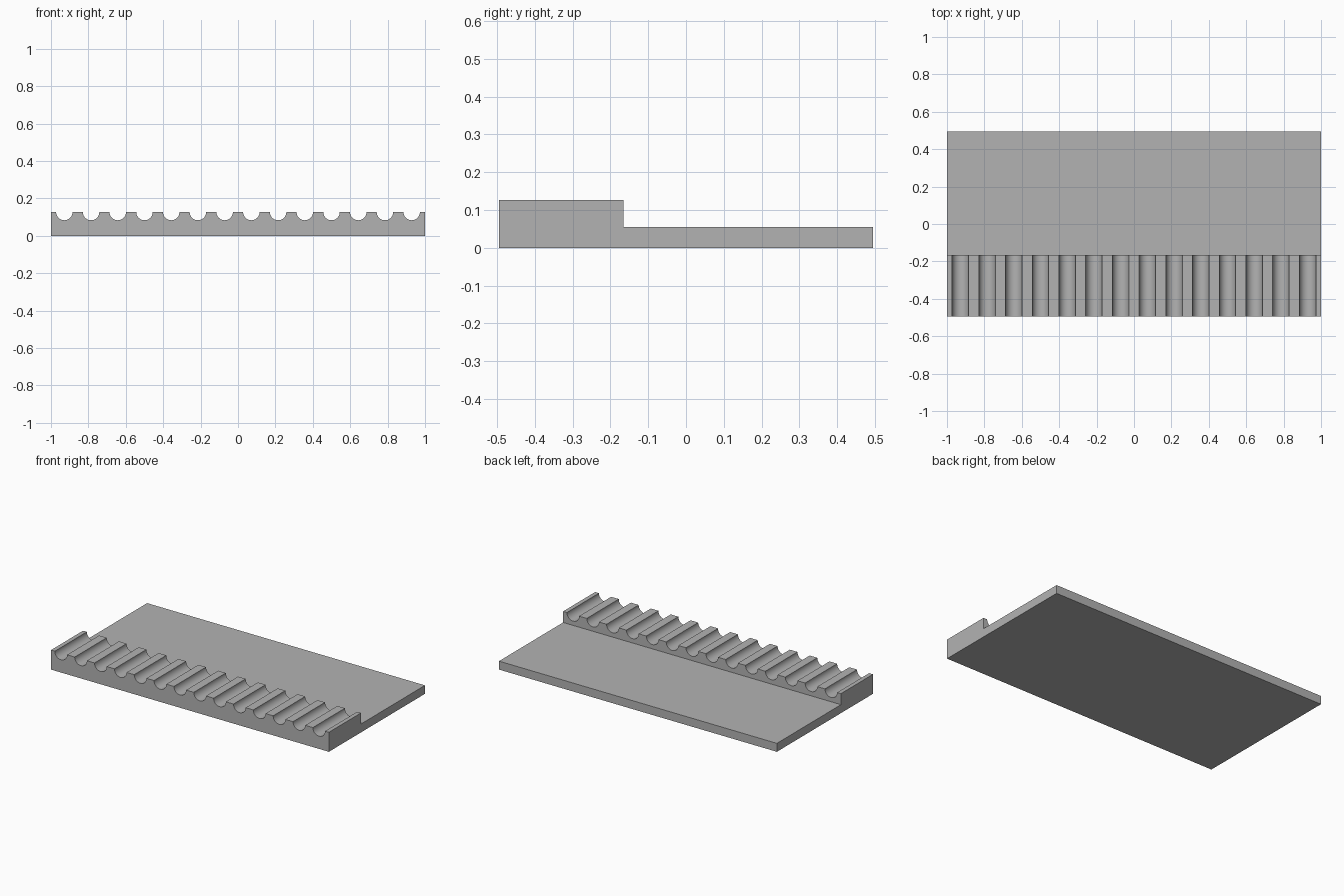
import bpy
import bmesh
from math import pi, radians
from mathutils import Matrix

if "Cube" in bpy.data.objects:
    bpy.data.objects.remove(bpy.data.objects["Cube"], do_unlink=True)

LENGTH = 2.0
DEPTH = 0.988
PLATE_H = 0.055
RAIL_H = 0.127
GROOVES = 14
GROOVE_R = 0.044


def new_object(name, bm):
    bmesh.ops.recalc_face_normals(bm, faces=bm.faces)
    mesh = bpy.data.meshes.new(name)
    bm.to_mesh(mesh)
    bm.free()
    obj = bpy.data.objects.new(name, mesh)
    bpy.context.collection.objects.link(obj)
    return obj


# Plain grey material
grey = bpy.data.materials.new("mid grey")
grey.use_nodes = True
colour = (0.45, 0.45, 0.45, 1)
grey.diffuse_color = colour
grey.node_tree.nodes["Principled BSDF"].inputs["Base Color"].default_value = colour

# Stepped tray: side profile with a raised front rail, extruded along x
front, back = -DEPTH / 2, DEPTH / 2
step = front + DEPTH / 3
profile = [(front, 0), (back, 0), (back, PLATE_H),
           (step, PLATE_H), (step, RAIL_H), (front, RAIL_H)]
bm = bmesh.new()
face = bm.faces.new([bm.verts.new((-LENGTH / 2, y, z)) for y, z in profile])
extruded = bmesh.ops.extrude_face_region(bm, geom=[face])["geom"]
bmesh.ops.translate(bm, vec=(LENGTH, 0, 0),
                    verts=[v for v in extruded if isinstance(v, bmesh.types.BMVert)])
tray = new_object("grooved_tray", bm)
tray.data.materials.append(grey)

# Row of round cutters lying along y, centred on the top of the rail
pitch = LENGTH / GROOVES
bm = bmesh.new()
for i in range(GROOVES):
    x = -LENGTH / 2 + pitch * (i + 0.5)
    place = Matrix.Translation((x, (front + step) / 2, RAIL_H)) @ Matrix.Rotation(pi / 2, 4, "X")
    bmesh.ops.create_cone(bm, cap_ends=True, segments=48, radius1=GROOVE_R,
                          radius2=GROOVE_R, depth=DEPTH / 2, matrix=place)
cutter = new_object("groove_cutter", bm)
cutter.hide_render = True

# Cut the grooves, then discard the cutter
cut = tray.modifiers.new("grooves", "BOOLEAN")
cut.operation = "DIFFERENCE"
cut.solver = "EXACT"
cut.object = cutter
bpy.ops.object.select_all(action="DESELECT")
bpy.context.view_layer.objects.active = tray
tray.select_set(True)
bpy.ops.object.modifier_apply(modifier=cut.name)
bpy.data.objects.remove(cutter, do_unlink=True)

# Smooth groove walls with crisp edges
bpy.ops.object.shade_smooth_by_angle(angle=radians(30))
